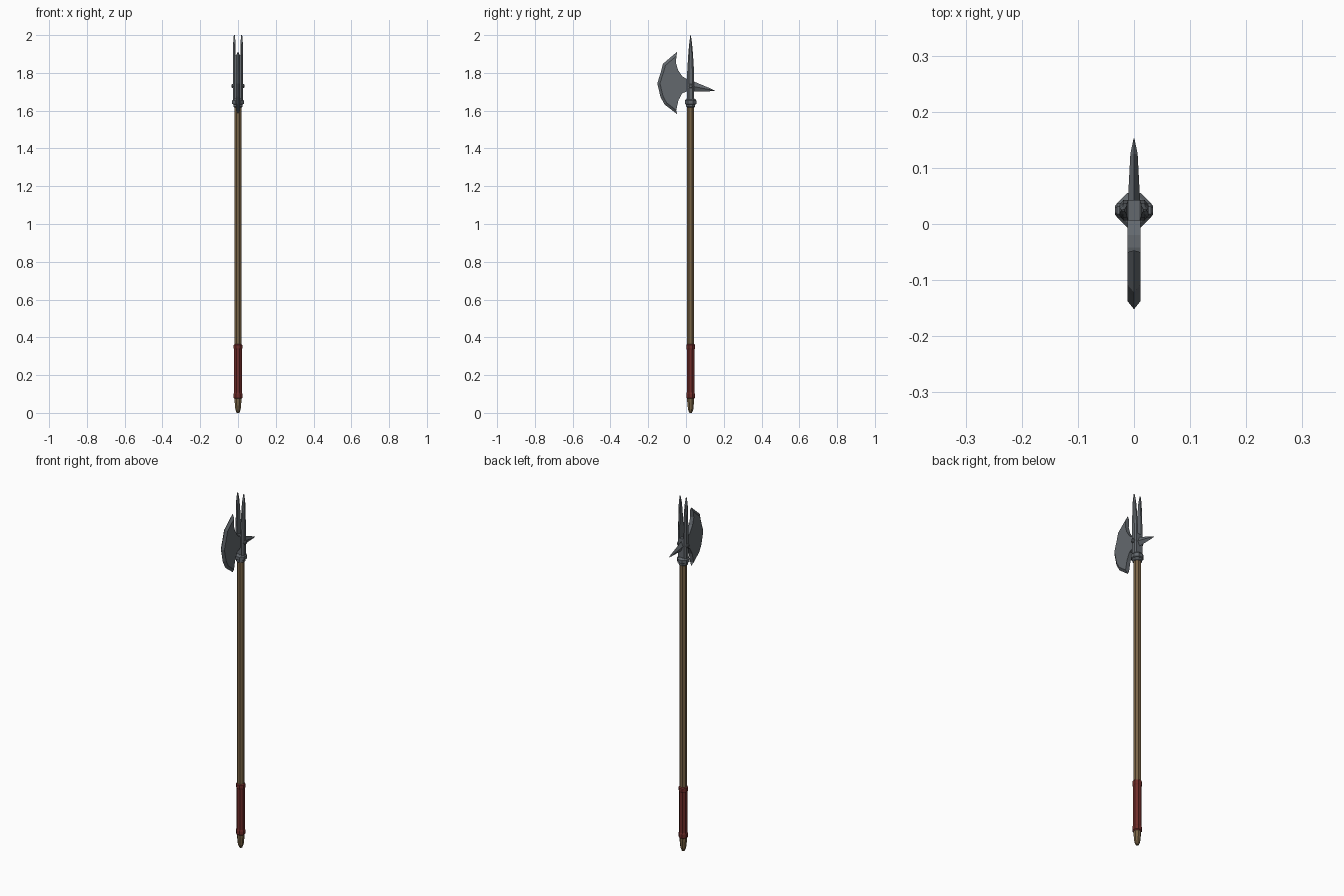
import bpy, bmesh, math
from mathutils import Vector

if "Cube" in bpy.data.objects:
    bpy.data.objects.remove(bpy.data.objects["Cube"])

CY = 0.0245  # y of the pole axis


def material(name, rgb):
    m = bpy.data.materials.new(name)
    m.diffuse_color = (*rgb, 1)
    m.use_nodes = True
    m.node_tree.nodes["Principled BSDF"].inputs["Base Color"].default_value = m.diffuse_color
    return m


STEEL = material("steel", (0.125, 0.14, 0.155))
WOOD = material("wood", (0.19, 0.125, 0.06))
RED = material("red_leather", (0.16, 0.025, 0.022))


def finish(name, bm, mat):
    bmesh.ops.recalc_face_normals(bm, faces=bm.faces[:])
    me = bpy.data.meshes.new(name)
    bm.to_mesh(me)
    bm.free()
    me.materials.append(mat)
    ob = bpy.data.objects.new(name, me)
    bpy.context.collection.objects.link(ob)
    return ob


def loft(name, rings, mat):
    """Skin a list of equal-sized point rings and cap both ends."""
    bm = bmesh.new()
    vs = [[bm.verts.new(p) for p in r] for r in rings]
    n = len(vs[0])
    for a, b in zip(vs, vs[1:]):
        for i in range(n):
            j = (i + 1) % n
            bm.faces.new((a[i], a[j], b[j], b[i]))
    bm.faces.new(vs[0])
    bm.faces.new(vs[-1])
    return finish(name, bm, mat)


def lathe(name, profile, mat, n=8):
    """Faceted upright turned part from (radius, z) pairs."""
    rings = []
    for r, z in profile:
        R = r / math.cos(math.pi / n)
        rings.append([(R * math.cos((i + 0.5) * math.tau / n),
                       CY + R * math.sin((i + 0.5) * math.tau / n), z) for i in range(n)])
    return loft(name, rings, mat)


# Pole, butt, grip and collar
lathe("shaft", [(0.007, 0), (0.014, 0.018), (0.018, 0.06), (0.0185, 0.09), (0.0185, 1.64)], WOOD)
lathe("grip", [(0.018, 0.075), (0.023, 0.08), (0.023, 0.10), (0.0205, 0.108), (0.0205, 0.335),
               (0.023, 0.342), (0.023, 0.36), (0.018, 0.365)], RED)
lathe("collar", [(0.02, 1.618), (0.024, 1.622), (0.024, 1.632), (0.0305, 1.636),
                 (0.0305, 1.654), (0.024, 1.662), (0.02, 1.664)], STEEL)

# Two tall prongs clasping the head, with chamfered outer corners
for side, s in (("left", -1), ("right", 1)):
    rings = []
    for z, h, xi, xo in ((1.65, 0.0185, 0.009, 0.026), (1.80, 0.0185, 0.010, 0.026),
                         (1.90, 0.0125, 0.012, 0.026), (1.96, 0.007, 0.013, 0.0255),
                         (2.0, 0.0012, 0.017, 0.022)):
        xm = xi + (xo - xi) * 0.55
        rings.append([(s * x, CY + y, z) for x, y in
                      ((xi, -h), (xm, -h), (xo, -h * 0.5), (xo, h * 0.5), (xm, h), (xi, h))])
    loft(side + "_prong", rings, STEEL)

# Head block between the prongs
bm = bmesh.new()
bmesh.ops.create_cube(bm, size=1)
for v in bm.verts:
    v.co = Vector((v.co.x * 0.024, CY + v.co.y * 0.037, 1.71 + v.co.z * 0.12))
finish("head_block", bm, STEEL)

# Hexagonal rivet through the head
rings = []
for x, r in ((-0.034, 0.008), (-0.030, 0.0125), (0.030, 0.0125), (0.034, 0.008)):
    rings.append([(x, CY + r * math.cos(i * math.tau / 6), 1.73 + r * math.sin(i * math.tau / 6))
                  for i in range(6)])
loft("rivet", rings, STEEL)

# Axe blade: sharp cutting edge, bevel line behind it, concave inner outline
edge = [(-0.047, 1.912), (-0.122, 1.848), (-0.132, 1.808), (-0.152, 1.745),
        (-0.135, 1.672), (-0.113, 1.632), (-0.047, 1.582)]
bevel = [(-0.050, 1.890), (-0.109, 1.840), (-0.119, 1.803), (-0.138, 1.745),
         (-0.122, 1.678), (-0.103, 1.642), (-0.052, 1.602)]
inner = [(-0.054, 1.855), (-0.042, 1.815), (-0.020, 1.782), (0.012, 1.763),
         (0.012, 1.705), (-0.020, 1.692), (-0.040, 1.655)]
T = 0.0112
bm = bmesh.new()
ev = [bm.verts.new((0, *p)) for p in edge]
sides = []
for s in (-1, 1):
    bv = [bm.verts.new((s * T, *p)) for p in bevel]
    iv = [bm.verts.new((s * T, *p)) for p in inner]
    for i in range(6):
        bm.faces.new((ev[i], ev[i + 1], bv[i + 1], bv[i]))
    # cheek strips: blade outline joined to inner outline
    bm.faces.new(bv + iv[::-1])
    sides.append((bv, iv))
(b0, i0), (b1, i1) = sides
for k in range(6):
    bm.faces.new((i0[k], i0[k + 1], i1[k + 1], i1[k]))
for k in (0, 6):
    bm.faces.new((b0[k], i0[k], i1[k], b1[k]))
    bm.faces.new((ev[k], b0[k], b1[k]))
blade = finish("axe_blade", bm, STEEL)

# Back spike: diamond section, drooping to a point
rings = []
for y, zc, w, h in ((0.030, 1.730, 0.0115, 0.029), (0.125, 1.711, 0.0065, 0.0085),
                    (0.152, 1.706, 0.0008, 0.001)):
    rings.append([(w, y, zc), (0, y, zc + h), (-w, y, zc), (0, y, zc - h)])
loft("back_spike", rings, STEEL)
